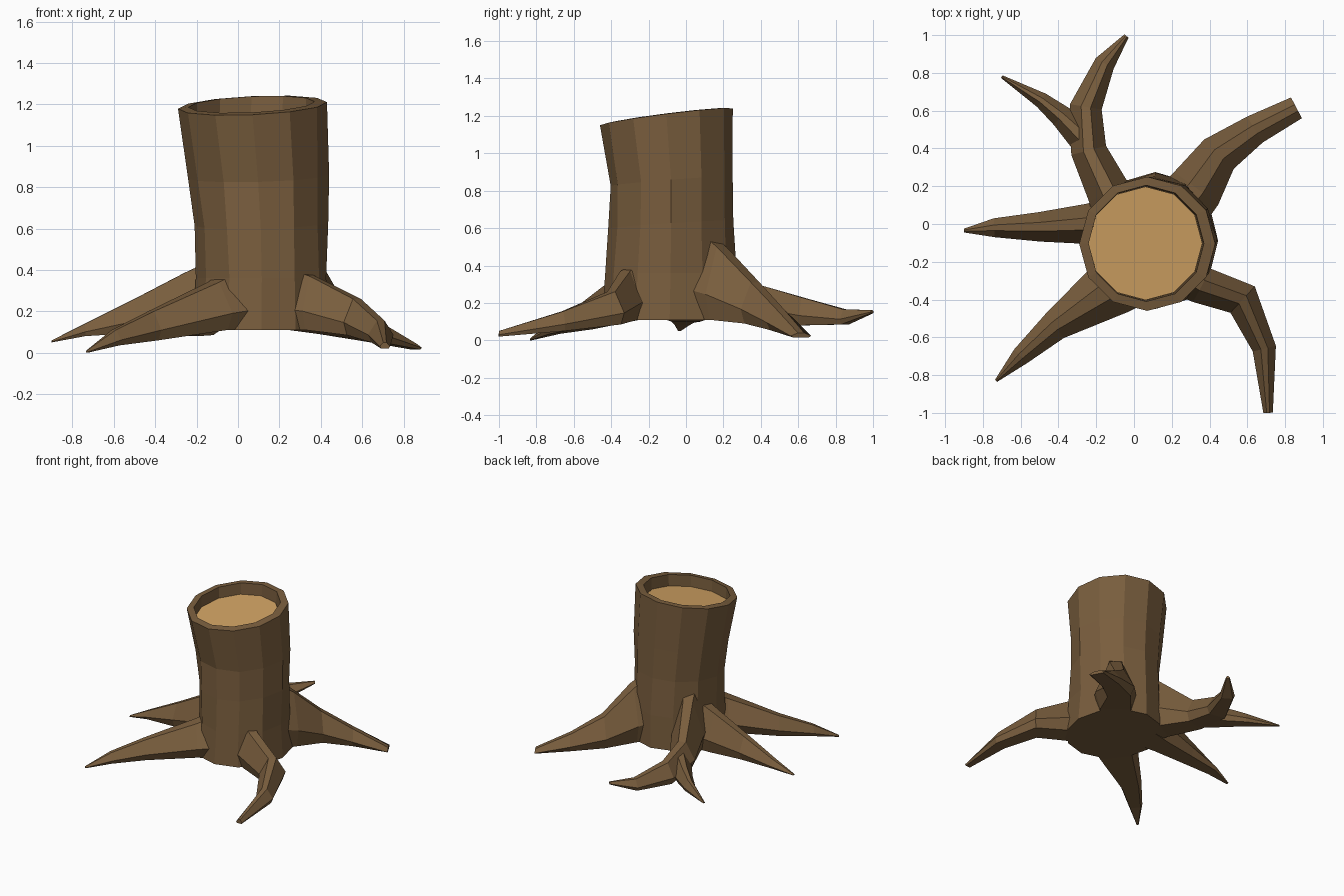
import bpy, bmesh, math, random
from mathutils import Vector

random.seed(4)


def material(name, rgb):
    m = bpy.data.materials.new(name)
    m.diffuse_color = (*rgb, 1)
    return m


bark = material("bark", (0.19, 0.11, 0.047))
wood = material("cut_wood", (0.63, 0.36, 0.125))


def loft(name, rings, mat):
    """Skin a list of equal-length point rings and cap both ends."""
    bm = bmesh.new()
    loops = [[bm.verts.new(p) for p in ring] for ring in rings]
    n = len(loops[0])
    for a, b in zip(loops, loops[1:]):
        for i in range(n):
            j = (i + 1) % n
            bm.faces.new((a[i], a[j], b[j], b[i]))
    bm.faces.new(loops[0][::-1])
    bm.faces.new(loops[-1])
    bmesh.ops.recalc_face_normals(bm, faces=bm.faces)
    mesh = bpy.data.meshes.new(name)
    bm.to_mesh(mesh)
    bm.free()
    obj = bpy.data.objects.new(name, mesh)
    mesh.materials.append(mat)
    bpy.context.collection.objects.link(obj)
    return obj


SIDES = 12


def ring(z, x0, x1, y0, y1, tilt=0.0, rough=0.0):
    """Twelve-sided ring filling an x/y extent; tilt follows the slanted cut."""
    cx, cy = (x0 + x1) / 2, (y0 + y1) / 2
    pts = []
    for i in range(SIDES):
        a = math.tau * i / SIDES
        k = 1 + random.uniform(-rough, rough)
        dx, dy = (x1 - x0) / 2 * math.cos(a) * k, (y1 - y0) / 2 * math.sin(a) * k
        pts.append((cx + dx, cy + dy, z + tilt * (0.045 * dx + 0.127 * dy)))
    return pts


# Trunk: outer wall, slanted rim, then hollow inner wall
loft("trunk", [
    ring(0.11, -0.22, 0.445, -0.45, 0.275),
    ring(0.36, -0.20, 0.43, -0.43, 0.265, 0, 0.02),
    ring(0.62, -0.21, 0.43, -0.41, 0.25, 0.5, 0.025),
    ring(0.85, -0.24, 0.435, -0.405, 0.245, 0.6, 0.02),
    ring(1.195, -0.29, 0.43, -0.46, 0.25, 1),
    ring(1.20, -0.24, 0.37, -0.41, 0.205, 1),
    ring(1.09, -0.24, 0.365, -0.405, 0.20, 1),
], bark)

# Pale cut wood inside the rim
loft("cut_face", [
    ring(1.08, -0.24, 0.362, -0.403, 0.198, 1),
    ring(1.115, -0.24, 0.362, -0.403, 0.198, 1),
], wood)

# Root cross-section: side (in half widths), height (0 bottom, 1 top)
SECTION = [(-0.75, 0), (0.75, 0), (1, 0.35), (0.3, 1), (-0.3, 1), (-1, 0.35)]


def root(name, stations):
    """Stations are (x, y, half width, bottom z, top z)."""
    c = [Vector(s[:2]) for s in stations]
    rings = []
    for i, (x, y, w, zb, zt) in enumerate(stations):
        d = Vector((0, 0))
        if i > 0:
            d += (c[i] - c[i - 1]).normalized()
        if i < len(c) - 1:
            d += (c[i + 1] - c[i]).normalized()
        d.normalize()
        rings.append([(x + d.y * s * w, y - d.x * s * w, zb + (zt - zb) * h)
                      for s, h in SECTION])
    return loft(name, rings, bark)


# Roots spreading from the trunk
root("left_root", [
    (-0.10, 0.0, 0.14, 0.11, 0.46), (-0.26, 0.0, 0.105, 0.10, 0.385),
    (-0.50, -0.015, 0.078, 0.095, 0.26), (-0.74, -0.02, 0.05, 0.08, 0.14),
    (-0.90, -0.035, 0.01, 0.05, 0.06)])
root("front_left_root", [
    (0.02, -0.22, 0.20, 0.11, 0.42), (-0.12, -0.34, 0.155, 0.11, 0.34),
    (-0.42, -0.54, 0.08, 0.06, 0.20), (-0.60, -0.70, 0.05, 0.035, 0.11),
    (-0.73, -0.83, 0.008, 0.0, 0.012)])
root("front_right_root", [
    (0.20, -0.20, 0.16, 0.11, 0.43), (0.36, -0.325, 0.10, 0.11, 0.37),
    (0.575, -0.40, 0.095, 0.085, 0.26), (0.69, -0.66, 0.063, 0.05, 0.155),
    (0.71, -1.0, 0.025, 0.02, 0.05)])
root("back_right_root", [
    (0.20, 0.03, 0.16, 0.11, 0.64), (0.33, 0.19, 0.145, 0.11, 0.50),
    (0.45, 0.37, 0.11, 0.09, 0.31), (0.64, 0.50, 0.08, 0.055, 0.17),
    (0.86, 0.615, 0.062, 0.015, 0.04)])
root("back_left_root", [
    (-0.05, 0.0, 0.16, 0.11, 0.64), (-0.135, 0.17, 0.115, 0.11, 0.49),
    (-0.24, 0.39, 0.095, 0.10, 0.295), (-0.255, 0.62, 0.085, 0.08, 0.23),
    (-0.155, 0.85, 0.055, 0.085, 0.165), (-0.04, 0.995, 0.014, 0.145, 0.162)])
root("back_left_root_fork", [
    (-0.23, 0.42, 0.09, 0.10, 0.26), (-0.385, 0.57, 0.06, 0.085, 0.205),
    (-0.49, 0.655, 0.042, 0.085, 0.165), (-0.70, 0.78, 0.008, 0.09, 0.10)])
